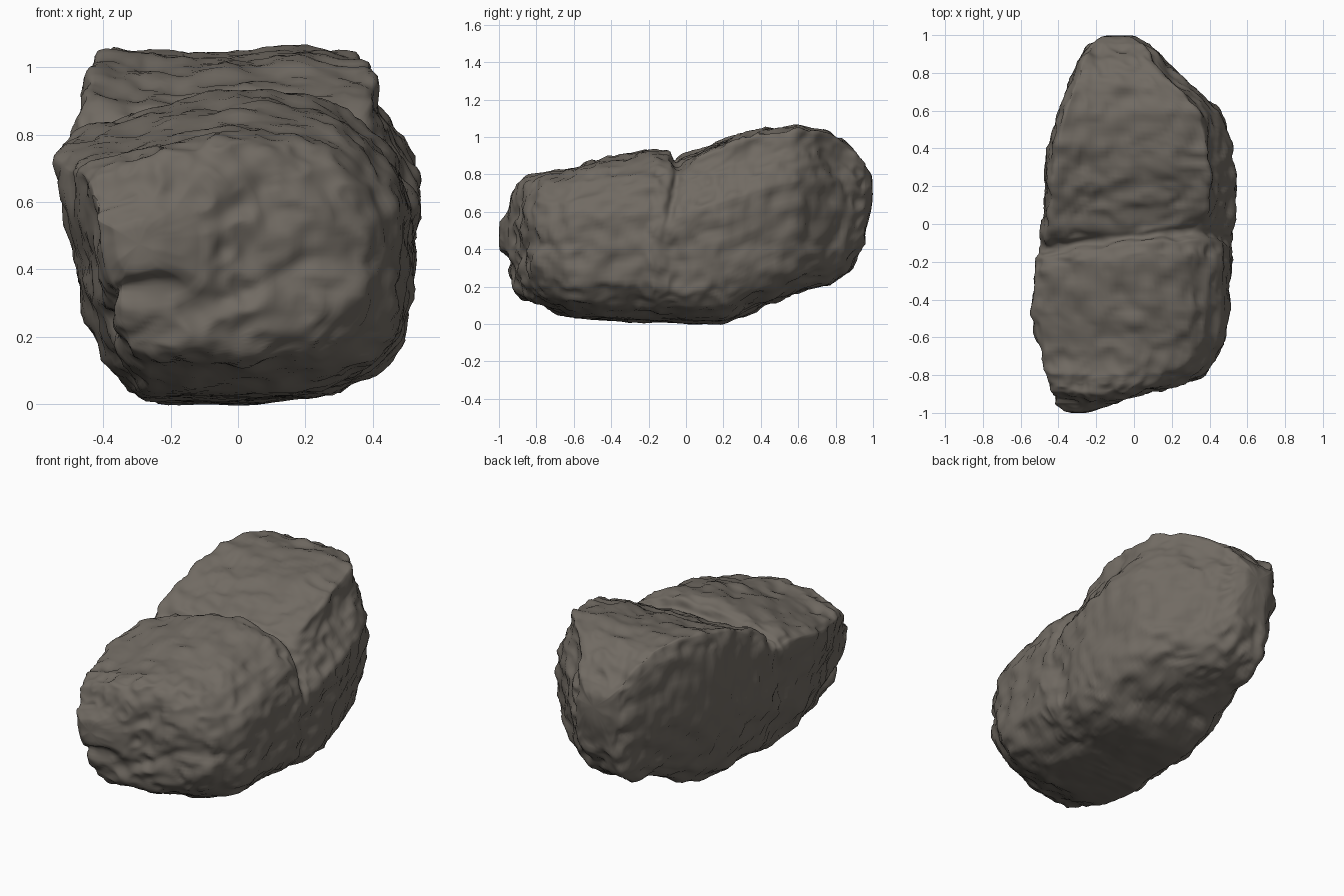
import bpy, bmesh, math
from mathutils import Vector, noise

cube = bpy.data.objects.get("Cube")
if cube:
    bpy.data.objects.remove(cube, do_unlink=True)

# Stations along the rock: y, x min, x max, z min, z max
STATIONS = [
    (-1.0, -.36, -.24, .4, .54), (-.96, -.42, -.13, .34, .59),
    (-.92, -.43, -.03, .21, .69), (-.89, -.44, .08, .16, .76),
    (-.84, -.46, .26, .13, .79), (-.79, -.47, .38, .11, .81),
    (-.64, -.51, .49, .04, .83), (-.45, -.55, .51, .02, .89),
    (-.2, -.53, .52, .01, .94), (-.12, -.52, .52, .01, .925),
    (-.07, -.51, .52, .01, .88), (-.02, -.5, .52, .01, .89),
    (.1, -.49, .54, .0, .945), (.23, -.48, .54, .0, 1.0),
    (.4, -.46, .52, .09, 1.04), (.6, -.4, .46, .17, 1.065),
    (.75, -.34, .28, .21, 1.04), (.87, -.285, .16, .28, .96),
    (.95, -.235, .08, .45, .86), (1.0, -.17, .0, .64, .79),
]
# Cross-sections: domed front lobe and flat-topped rear lobe
FRONT = [(-.52, 0), (0, 0), (.4, .02), (.76, .1), (.94, .22), (.98, .45),
         (.98, .64), (.9, .77), (.77, .86), (.57, .95), (.2, 1), (-.2, .97),
         (-.55, .92), (-.92, .86), (-1, .82), (-.86, .36), (-.68, .1)]
REAR = [(-.52, 0), (0, 0), (.4, .02), (.74, .1), (.9, .2), (.95, .4),
        (1, .66), (.87, .78), (.77, .86), (.74, .98), (.3, .99), (-.2, .98),
        (-.6, .98), (-.92, 1), (-.98, .88), (-.97, .45), (-.72, .12)]
SUBS = 8


def mix(a, b, t):
    return [p + (q - p) * t for p, q in zip(a, b)]


def bump(value, width):
    return math.exp(-(value / width) ** 2)


def section(station):
    """Points of one ring, blended from the front to the rear shape."""
    y, x0, x1, z0, z1 = station
    t = min(max((y + .1) / .1, 0), 1)
    shape = [mix(f, r, t) for f, r in zip(FRONT, REAR)]
    ring = []
    for a, b in zip(shape, shape[1:] + shape[:1]):
        for i in range(SUBS):
            u, v = mix(a, b, i / SUBS)
            x = (x0 + x1) / 2 + u * (x1 - x0) / 2
            z = z0 + v * (z1 - z0)
            lean = .1 * x + .25 * (max(z, .4) - .85)
            ring.append(Vector((x, y + lean * bump(y + .07, .25), z)))
    return ring


# Loft the rock body
bm = bmesh.new()
rings = []
for a, b in zip(STATIONS, STATIONS[1:]):
    rings += [section(mix(a, b, i / SUBS)) for i in range(SUBS)]
rings.append(section(STATIONS[-1]))
rows = [[bm.verts.new(p) for p in ring] for ring in rings]
for low, high in zip(rows, rows[1:]):
    for i in range(len(low)):
        j = (i + 1) % len(low)
        bm.faces.new((low[i], low[j], high[j], high[i]))
for row in (rows[0], rows[-1]):
    middle = bm.verts.new(sum((v.co for v in row), Vector()) / len(row))
    for i in range(len(row)):
        bm.faces.new((row[i], row[(i + 1) % len(row)], middle))
bmesh.ops.recalc_face_normals(bm, faces=bm.faces)
for _ in range(3):
    bmesh.ops.smooth_vert(bm, verts=bm.verts, factor=.5,
                          use_axis_x=True, use_axis_y=True, use_axis_z=True)
bm.normal_update()

# Weathering: lumps, chips, the seam between lobes and the front ledge
moves = []
for v in bm.verts:
    p = v.co
    d = .012 * noise.noise(p * 4 + Vector((4, 1, 7)))
    d += .022 * noise.noise(Vector((p.x * 8, p.y * 8, p.z * 11)))
    d += .024 * (.25 - abs(noise.noise(p * 13)))
    if p.z < .04 or abs(p.y) > .95:
        d *= .3
    if p.z > .4:
        seam = p.y + .07 - .1 * p.x - .25 * (p.z - .85)
        fade = min(1, (p.z - .4) * 4) * (1 if p.x > -.4 else .4)
        d -= .018 * bump(seam, .025) * fade
    if p.y < -.72:
        ledge = p.z - .35 - .2 * max(p.x, -.3) - .12 * noise.noise(p * 4)
        fade = .5 + .5 * bump(p.x + .35, .3)
        d += (.012 * bump(ledge + .07, .04) - .03 * bump(ledge, .03)) * fade
    moves.append(v.normal * d)
for v, move in zip(bm.verts, moves):
    v.co += move

for face in bm.faces:
    face.smooth = True
mesh = bpy.data.meshes.new("boulder")
bm.to_mesh(mesh)
bm.free()
boulder = bpy.data.objects.new("boulder", mesh)
bpy.context.collection.objects.link(boulder)

# Stone colour
stone = bpy.data.materials.new("grey brown stone")
stone.use_nodes = True
colour = (.165, .146, .124, 1)
stone.diffuse_color = colour
shader = stone.node_tree.nodes["Principled BSDF"]
shader.inputs["Base Color"].default_value = colour
shader.inputs["Roughness"].default_value = .9
mesh.materials.append(stone)
